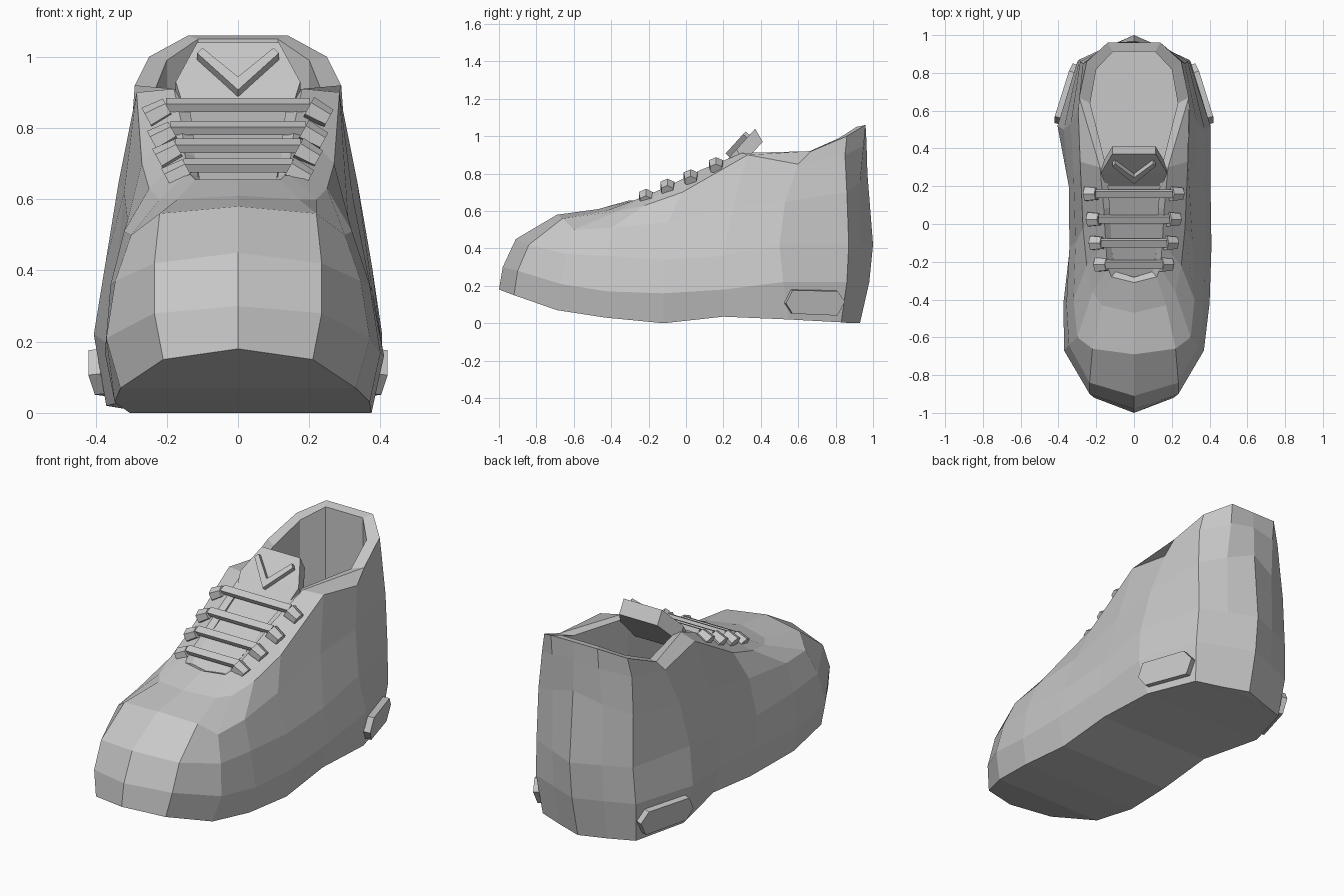
import bpy
import bmesh
from math import pi
from mathutils import Matrix, Vector

cube = bpy.data.objects.get("Cube")
if cube:
    bpy.data.objects.remove(cube, do_unlink=True)

grey = bpy.data.materials.new("plain grey")
grey.use_nodes = True
shade = (0.58, 0.58, 0.58, 1)
grey.diffuse_color = shade
grey.node_tree.nodes["Principled BSDF"].inputs["Base Color"].default_value = shade


def finish(name, bm):
    """Turn a bmesh into a flat shaded grey object."""
    bmesh.ops.recalc_face_normals(bm, faces=bm.faces[:])
    mesh = bpy.data.meshes.new(name)
    bm.to_mesh(mesh)
    bm.free()
    mesh.materials.append(grey)
    part = bpy.data.objects.new(name, mesh)
    bpy.context.scene.collection.objects.link(part)
    return part


def add_prism(bm, outline, depth):
    """Extrude a planar outline along the depth vector."""
    near = [bm.verts.new(p) for p in outline]
    far = [bm.verts.new(Vector(p) + Vector(depth)) for p in outline]
    bm.faces.new(near)
    bm.faces.new(far[::-1])
    for i in range(len(near)):
        j = (i + 1) % len(near)
        bm.faces.new((near[i], near[j], far[j], far[i]))


# Half outlines of the shoe, each running from toe centre to heel centre
sole_edge = [(0, -1, .18), (.21, -.92, .15), (.33, -.69, .07), (.37, -.43, .03), (.375, -.12, 0),
             (.37, .2, .035), (.37, .55, .02), (.28, .83, .005), (.14, .88, 0), (0, .93, 0)]
sole_bulge = [(0, -.98, .3), (.235, -.9, .28), (.37, -.67, .21), (.4, -.42, .17), (.41, -.12, .16),
              (.405, .2, .18), (.405, .52, .22), (.3, .86, .22), (.15, .92, .22), (0, .98, .22)]
side_line = [(0, -.91, .45), (.235, -.84, .42), (.345, -.64, .37), (.37, -.42, .36), (.375, -.12, .34),
             (.375, .2, .36), (.375, .5, .42), (.29, .87, .42), (.15, .935, .42), (0, 1, .42)]
vamp_line = [(0, -.69, .58), (.22, -.66, .56), (.3, -.6, .5), (.32, -.4, .51), (.31, -.1, .54),
             (.32, .25, .62), (.335, .53, .65), (.285, .86, .7), (.15, .93, .75), (0, .97, .8)]
facing_line = [(0, -.47, .61), (.17, -.43, .6), (.22, -.36, .6), (.25, -.22, .63), (.27, -.02, .7),
               (.285, .33, .9), (.295, .6, .85), (.27, .85, .9), (.14, .95, .95), (0, .965, .97)]
collar = [(0, -.31, .655), (.12, -.28, .655), (.14, -.23, .675), (.15, -.1, .73), (.16, .08, .82),
          (.18, .3, .91), (.29, .67, .92), (.25, .86, 1), (.14, .96, 1.06), (0, .96, 1.06)]
lining = [(x * .8, y * .94 + .01, z - .01) for x, y, z in collar]
footbed = [(x, y, .3) for x, y, z in lining]


def full_ring(half, arch):
    """Mirror a half outline, hollowing the inner arch on the right side."""
    ring = list(half)
    for x, y, z in half[-2:0:-1]:
        hollow = arch * max(0, 1 - (y / .52) ** 2)
        ring.append((hollow - x, y, z))
    return ring


# Shoe body: rings bridged from the sole up, over the collar and down inside
bm = bmesh.new()
layers = [(sole_edge, .075), (sole_bulge, .075), (side_line, .035), (vamp_line, 0),
          (facing_line, 0), (collar, 0), (lining, 0), (footbed, 0)]
rings = [[bm.verts.new(p) for p in full_ring(half, arch)] for half, arch in layers]
count = len(rings[0])
for low, high in zip(rings, rings[1:]):
    for i in range(count):
        j = (i + 1) % count
        bm.faces.new((low[i], low[j], high[j], high[i]))
for ring in (rings[0], rings[-1]):
    for i in range(count // 2):
        quad = [ring[i], ring[i + 1], ring[-i - 1], ring[-i]]
        bm.faces.new(list(dict.fromkeys(quad)))
finish("shoe_body", bm)

# Tongue: a padded strip rising through the throat
bm = bmesh.new()
strip = [(-.31, .62, .1), (.2, .85, .15), (.27, .93, .175), (.37, 1.04, .115)]
sections = []
for y, z, w in strip:
    corners = [(-w, y, z), (w, y, z), (w, y + .04, z - .07), (-w, y + .04, z - .07)]
    sections.append([bm.verts.new(c) for c in corners])
for a, b in zip(sections, sections[1:]):
    for i in range(4):
        j = (i + 1) % 4
        bm.faces.new((a[i], a[j], b[j], b[i]))
bm.faces.new(sections[0])
bm.faces.new(sections[-1])
finish("tongue", bm)

# Raised chevron trim on the tongue
bm = bmesh.new()
base, slope, normal = Vector((0, .2, .85)), Vector((0, .67, .74)), Vector((0, -.74, .67))
arm = [(0, .05), (.115, .19), (.1, .21), (0, .1)]
for side in (1, -1):
    add_prism(bm, [base + slope * v + Vector((u * side, 0, 0)) for u, v in arm], normal * .03)
finish("tongue_chevron", bm)

# Laces and their six sided eyelets
laces, eyelets = bmesh.new(), bmesh.new()
for y, z, w in [(-.215, .685, .17), (-.1, .74, .195), (.025, .79, .21), (.16, .855, .225)]:
    bar = Matrix.Translation((0, y, z + .01)) @ Matrix.Rotation(.45, 4, "X")
    bmesh.ops.create_cube(laces, size=1, matrix=bar @ Matrix.Diagonal((w * 1.8, .04, .025, 1)))
    for side in (1, -1):
        place = Matrix.Translation((w * side, y, z - .015)) @ Matrix.Rotation(.5 * side, 4, "Y")
        turn = Matrix.Diagonal((1, 1, .85, 1)) @ Matrix.Rotation(pi / 2, 4, "Y") @ Matrix.Rotation(pi / 6, 4, "Z")
        bmesh.ops.create_cone(eyelets, cap_ends=True, segments=6, radius1=.043, radius2=.036,
                              depth=.065, matrix=place @ turn)
finish("laces", laces)
finish("eyelets", eyelets)

# Long six sided heel plates on both sides
bm = bmesh.new()
plate = [(.525, .11), (.56, .18), (.8, .175), (.84, .12), (.8, .045), (.56, .055)]
for side in (1, -1):
    outline = [(side * (.385 - .31 * (y - .53) + .14 * (z - .11)), y, z) for y, z in plate]
    add_prism(bm, outline, (.034 * side, .01, -.004))
finish("heel_plates", bm)
